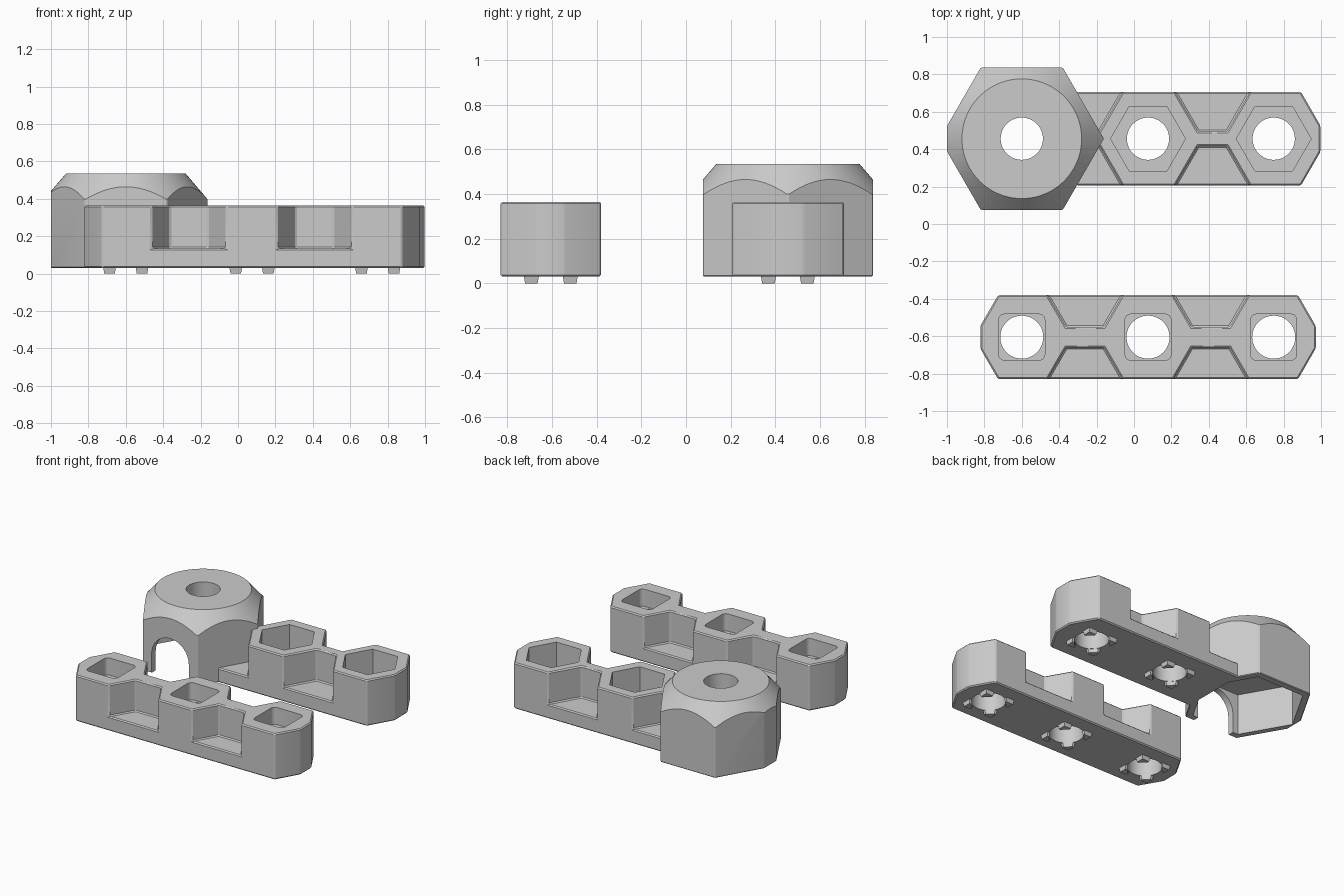
import bpy, bmesh, math

old = bpy.data.objects.get("Cube")
if old:
    bpy.data.objects.remove(old, do_unlink=True)

grey = bpy.data.materials.new("plain grey")
grey.use_nodes = True
grey.diffuse_color = (0.6, 0.6, 0.6, 1)
grey.node_tree.nodes["Principled BSDF"].inputs["Base Color"].default_value = (0.6, 0.6, 0.6, 1)

BASE, TOP, FLOOR = 0.03, 0.365, 0.135
HOLES = (-0.6, 0.075, 0.747)
FRONT_Y, BACK_Y = -0.605, 0.456
SLOPE = math.tan(math.radians(30))


def prism(name, points, z0, z1, scale_top=1.0, centre=(0, 0)):
    """Vertical prism over a 2D outline, optionally tapered about a centre."""
    bm = bmesh.new()
    low = [bm.verts.new((x, y, z0)) for x, y in points]
    cx, cy = centre
    high = [bm.verts.new((cx + (x - cx) * scale_top, cy + (y - cy) * scale_top, z1)) for x, y in points]
    bm.faces.new(low)
    bm.faces.new(high)
    n = len(points)
    for i in range(n):
        j = (i + 1) % n
        bm.faces.new((low[i], low[j], high[j], high[i]))
    bmesh.ops.recalc_face_normals(bm, faces=bm.faces)
    mesh = bpy.data.meshes.new(name)
    bm.to_mesh(mesh)
    bm.free()
    mesh.materials.append(grey)
    ob = bpy.data.objects.new(name, mesh)
    bpy.context.collection.objects.link(ob)
    return ob


def ring(x, y, r, n):
    return [(x + r * math.cos(math.tau * i / n), y + r * math.sin(math.tau * i / n)) for i in range(n)]


def rounded_square(x, y, half, r):
    pts = []
    for q in range(4):
        mid = math.pi / 4 + q * math.pi / 2
        cx = x + math.copysign(half - r, math.cos(mid))
        cy = y + math.copysign(half - r, math.sin(mid))
        for k in range(5):
            a = q * math.pi / 2 + k * math.pi / 8
            pts.append((cx + r * math.cos(a), cy + r * math.sin(a)))
    return pts


def box(x0, x1, y0, y1):
    return [(x0, y0), (x1, y0), (x1, y1), (x0, y1)]


def apply(ob, mod):
    bpy.context.view_layer.objects.active = ob
    bpy.ops.object.modifier_apply(modifier=mod.name)


def boolean(ob, tool, operation="DIFFERENCE"):
    mod = ob.modifiers.new("cut", "BOOLEAN")
    mod.operation, mod.solver, mod.object = operation, "EXACT", tool
    apply(ob, mod)
    bpy.data.objects.remove(tool, do_unlink=True)


def soften(ob, width):
    mod = ob.modifiers.new("soft edges", "BEVEL")
    mod.width, mod.segments, mod.limit_method = width, 1, "ANGLE"
    mod.angle_limit = math.radians(25)
    apply(ob, mod)


def smooth(ob):
    bpy.ops.object.select_all(action="DESELECT")
    ob.select_set(True)
    bpy.context.view_layer.objects.active = ob
    bpy.ops.object.shade_smooth_by_angle(angle=math.radians(25))


def notch(ob, x, y, outer, inner):
    """Trapezoid pockets on both long sides of a bar."""
    for s in (-1, 1):
        far = outer + 0.1
        wide = 0.2 + 0.1 * SLOPE
        tight = 0.2 - (outer - inner) * SLOPE
        pts = [(x - wide, y + s * far), (x + wide, y + s * far),
               (x + tight, y + s * inner), (x - tight, y + s * inner)]
        boolean(ob, prism("notch_cutter", pts, FLOOR, 1))


def locating_pegs(name, x, y):
    """Four short corner pegs, trimmed by the screw hole."""
    for i, (sx, sy) in enumerate(((-1, -1), (1, -1), (1, 1), (-1, 1))):
        cx, cy = x + sx * 0.087, y + sy * 0.087
        peg = prism(f"{name}_peg_{i + 1}", box(cx - 0.028, cx + 0.028, cy - 0.028, cy + 0.028),
                    0, BASE + 0.01, 1.25, (cx, cy))
        boolean(peg, prism("peg_cutter", ring(x, y, 0.115, 48), -0.1, 0.2))


# Front bar with square pockets
def bar_end(x, y, half, inner, s):
    back = (half - inner) * SLOPE
    return [(x - s * back, y - s * half), (x, y - s * inner), (x, y + s * inner), (x - s * back, y + s * half)]


front = prism("front_bar", bar_end(0.972, FRONT_Y, 0.225, 0.06, 1) + bar_end(-0.822, FRONT_Y, 0.225, 0.06, -1), BASE, TOP)
for nx in (-0.262, 0.41):
    notch(front, nx, FRONT_Y, 0.225, 0.055)
soften(front, 0.008)
for i, hx in enumerate(HOLES):
    boolean(front, prism("pocket_cutter", rounded_square(hx, FRONT_Y, 0.123, 0.03), 0.24, 1))
    boolean(front, prism("hole_cutter", ring(hx, FRONT_Y, 0.115, 48), -1, 1))
    locating_pegs(f"front_{i + 1}", hx, FRONT_Y)
smooth(front)

# Back bar with hexagonal pockets, running into the cap
back = prism("back_bar", bar_end(0.997, BACK_Y, 0.25, 0.07, 1) + [(-0.31, BACK_Y + 0.25), (-0.31, BACK_Y - 0.25)], BASE, TOP)
for nx in (-0.262, 0.42):
    notch(back, nx, BACK_Y, 0.25, 0.038)
soften(back, 0.008)
for i, hx in enumerate(HOLES[1:]):
    boolean(back, prism("pocket_cutter", ring(hx, BACK_Y, 0.2, 6), 0.16, 1))
    boolean(back, prism("hole_cutter", ring(hx, BACK_Y, 0.113, 48), -1, 1))
    locating_pegs(f"back_{i + 1}", hx, BACK_Y)
smooth(back)

# Hexagonal cap with a coned top, hollow below
CX, CAP_TOP = HOLES[0], 0.535
cap = prism("hex_cap", ring(CX, BACK_Y, 0.439, 6), BASE, CAP_TOP)
boolean(cap, prism("flat_cutter", box(-2, -1, -1, 2), -1, 1))
soften(cap, 0.005)
cone = prism("cone_cutter", ring(CX, BACK_Y, 0.778, 96), 0, CAP_TOP, 0.32 / 0.778, (CX, BACK_Y))
boolean(cap, cone, "INTERSECT")
cavity = prism("cavity_cutter", ring(CX, BACK_Y, 0.385, 6), -0.1, 0.33)
boolean(cavity, prism("cavity_end", box(CX + 0.3, 1, -1, 2), -1, 1))
boolean(cap, cavity)
boolean(cap, prism("hole_cutter", ring(CX, BACK_Y, 0.113, 48), -1, 1))

# Arched doorway in the front of the cap
arch = [(-0.15, 0.2), (0.15, 0.2)]
arch += [(0.15 * math.cos(math.pi * k / 16), -0.17 - 0.15 * math.sin(math.pi * k / 16)) for k in range(17)]
door = prism("door_cutter", arch, -0.15, 0.15)
door.rotation_euler.x = -math.pi / 2
door.location = (CX, BACK_Y - 0.38, 0)
bpy.context.view_layer.update()
boolean(cap, door)
smooth(cap)
